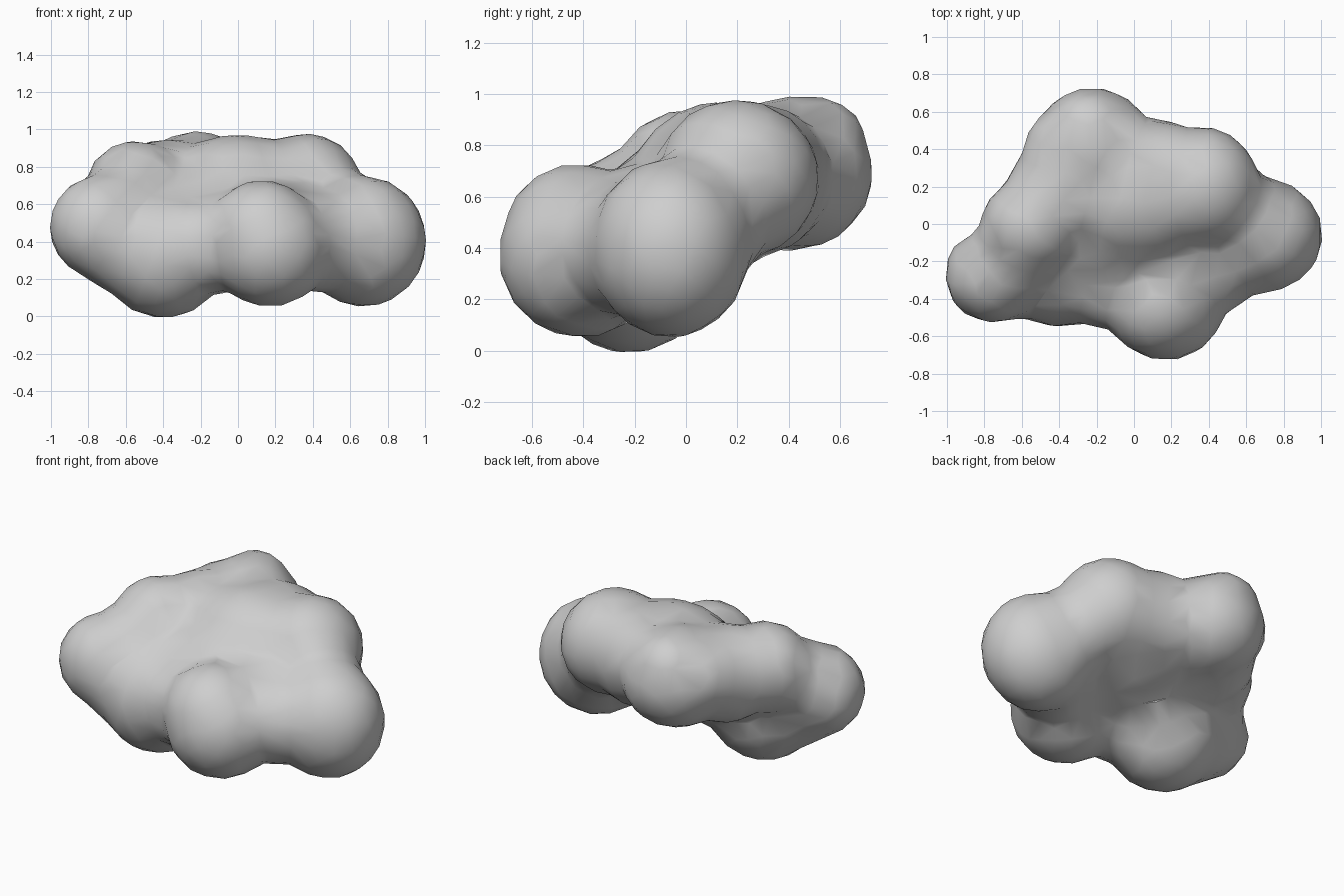
import bpy
import bmesh
from mathutils import Matrix

default_cube = bpy.data.objects.get("Cube")
if default_cube:
    bpy.data.objects.remove(default_cube, do_unlink=True)

# Softening shrinks the lobes slightly, so each starts a little larger
GROW = .012

# Main lobes: centre, radii
LOBES = {
    "front": ((.17, -.41, .37), (.31, .31, .31)),
    "front_top": ((.13, -.42, .45), (.28, .28, .27)),
    "left": ((.67, -.06, .4), (.33, .3, .34)),
    "upper_left": ((.36, .2, .67), (.3, .31, .3)),
    "back": ((-.22, .41, .69), (.31, .31, .29)),
    "back_top": ((-.24, .52, .79), (.2, .18, .19)),
    "back_shoulder": ((-.4, .38, .72), (.18, .22, .2)),
    "upper_right": ((-.55, -.01, .67), (.26, .25, .26)),
    "right_tip": ((-.75, -.28, .48), (.25, .24, .26)),
    "tip_end": ((-.84, -.25, .47), (.16, .18, .19)),
    "bottom": ((-.4, -.22, .33), (.33, .32, .33)),
    "core": ((0, .14, .65), (.42, .34, .31)),
}

# Fillers that bridge the gaps between neighbouring lobes
BRIDGES = {
    "upper_left_to_left": ((.53, .06, .52), (.25, .25, .27)),
    "front_to_left": ((.42, -.2, .4), (.26, .27, .26)),
    "front_to_bottom": ((-.15, -.31, .38), (.25, .24, .25)),
    "bottom_to_tip": ((-.6, -.25, .39), (.26, .25, .27)),
    "tip_to_upper_right": ((-.64, -.18, .55), (.25, .24, .24)),
    "back_to_upper_left": ((.1, .3, .67), (.3, .25, .28)),
    "back_to_upper_right": ((-.38, .18, .66), (.29, .27, .28)),
    "core_slope": ((-.1, -.05, .55), (.42, .28, .24)),
    "core_front": ((.2, -.12, .48), (.4, .32, .24)),
    "underside": ((.1, .04, .5), (.46, .29, .22)),
    "underside_to_bottom": ((-.2, -.08, .44), (.3, .25, .24)),
}


def add_lobe(bm, centre, radii):
    grown = [r + GROW for r in radii]
    shape = Matrix.Translation(centre) @ Matrix.Diagonal((*grown, 1))
    bmesh.ops.create_icosphere(bm, subdivisions=4, radius=1, matrix=shape)


def make_material(name, colour):
    mat = bpy.data.materials.new(name)
    mat.use_nodes = True
    mat.diffuse_color = colour
    for node in mat.node_tree.nodes:
        if node.type == "BSDF_PRINCIPLED":
            node.inputs["Base Color"].default_value = colour
    return mat


# Overlapping lobes
bm = bmesh.new()
for centre, radii in [*LOBES.values(), *BRIDGES.values()]:
    add_lobe(bm, centre, radii)
mesh = bpy.data.meshes.new("cloud_lobes")
bm.to_mesh(mesh)
bm.free()
cloud = bpy.data.objects.new("cloud", mesh)
bpy.context.collection.objects.link(cloud)

# Fuse into one skin, soften the creases, reduce to broad facets
fuse = cloud.modifiers.new("fuse", "REMESH")
fuse.mode = "VOXEL"
fuse.voxel_size = .03
soften = cloud.modifiers.new("soften", "SMOOTH")
soften.factor = .5
soften.iterations = 18
reduce = cloud.modifiers.new("reduce", "DECIMATE")
reduce.ratio = .06

# Keep the fused result as the real mesh
graph = bpy.context.evaluated_depsgraph_get()
skin = bpy.data.meshes.new_from_object(cloud.evaluated_get(graph))
cloud.modifiers.clear()
cloud.data = skin
bpy.data.meshes.remove(mesh)
skin.name = "cloud_skin"

# One soft grey, smooth shading
skin.materials.clear()
skin.materials.append(make_material("cloud grey", (.62, .62, .62, 1)))
bpy.ops.object.select_all(action="DESELECT")
cloud.select_set(True)
bpy.context.view_layer.objects.active = cloud
bpy.ops.object.shade_smooth_by_angle(angle=.6)
